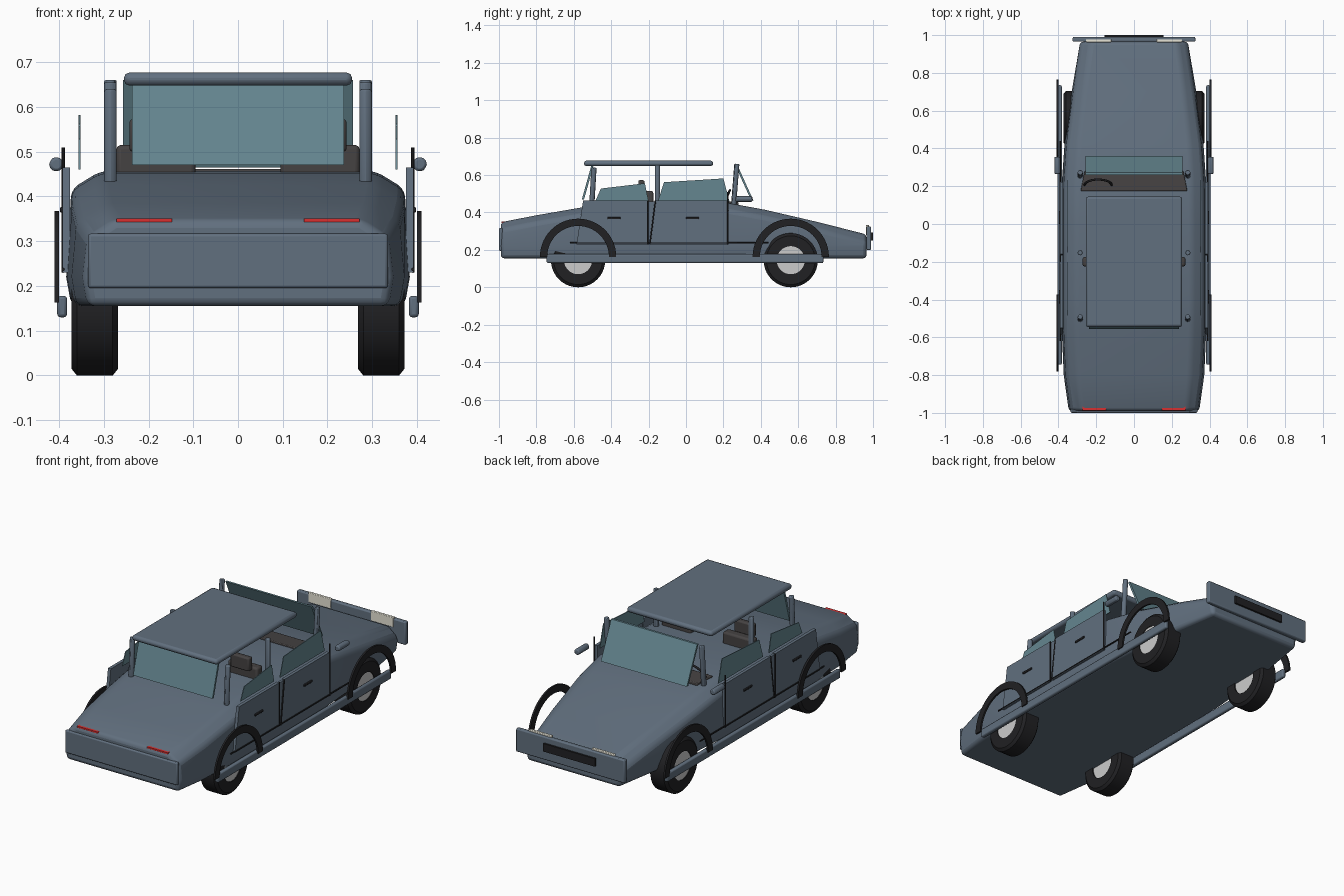
import bpy, bmesh, math
from mathutils import Vector, Matrix

if "Cube" in bpy.data.objects:
    bpy.data.objects.remove(bpy.data.objects["Cube"])

def material(name, c):
    m = bpy.data.materials.new(name)
    m.diffuse_color = (*c, 1)
    m.use_nodes = True
    m.node_tree.nodes["Principled BSDF"].inputs["Base Color"].default_value = m.diffuse_color
    return m

PAINT = material("paint", (0.12, 0.16, 0.21))
GLASS = material("glass", (0.13, 0.24, 0.28))
BLACK = material("black_trim", (0.015, 0.015, 0.017))
SEAT = material("upholstery", (0.06, 0.055, 0.055))
RIM = material("rim_metal", (0.6, 0.6, 0.6))
LAMP = material("lamp_white", (0.8, 0.78, 0.68))
RED = material("lamp_red", (0.7, 0.03, 0.03))

def finish(name, bm, mat, bevel=0.0, seg=2):
    bmesh.ops.recalc_face_normals(bm, faces=bm.faces)
    me = bpy.data.meshes.new(name)
    bm.to_mesh(me)
    bm.free()
    ob = bpy.data.objects.new(name, me)
    bpy.context.collection.objects.link(ob)
    me.materials.append(mat)
    if bevel:
        b = ob.modifiers.new("bevel", 'BEVEL')
        b.width, b.segments, b.limit_method = bevel, seg, 'ANGLE'
    bpy.context.view_layer.objects.active = ob
    bpy.ops.object.select_all(action='DESELECT')
    ob.select_set(True)
    bpy.ops.object.shade_smooth_by_angle(angle=math.radians(35))
    return ob

def loft(name, rings, mat, bevel=0.0, seg=2):
    bm = bmesh.new()
    rows = [[bm.verts.new(p) for p in r] for r in rings]
    n = len(rows[0])
    for a, b in zip(rows, rows[1:]):
        for i in range(n):
            bm.faces.new((a[i], a[(i+1) % n], b[(i+1) % n], b[i]))
    bm.faces.new(rows[0])
    bm.faces.new(rows[-1])
    return finish(name, bm, mat, bevel, seg)

def box(name, x, y, z, mat, bevel=0.0):
    rings = [[(x[0], j, z[0]), (x[1], j, z[0]), (x[1], j, z[1]), (x[0], j, z[1])] for j in y]
    return loft(name, rings, mat, bevel)

def plate(name, pts, x0, x1, mat, bevel=0.0):
    # (y, z) outline extruded along x
    return loft(name, [[(x, y, z) for y, z in pts] for x in (x0, x1)], mat, bevel)

def rod(name, a, b, r, mat, sides=12, bevel=0.006):
    a, b = Vector(a), Vector(b)
    d = b - a
    bm = bmesh.new()
    m = Matrix.Translation((a + b) / 2) @ d.to_track_quat('Z', 'Y').to_matrix().to_4x4()
    bmesh.ops.create_cone(bm, cap_ends=True, segments=sides, radius1=r, radius2=r,
                          depth=d.length, matrix=m)
    return finish(name, bm, mat, bevel)

def lathe_x(name, cx, cy, cz, prof, mat, a0=0, a1=360, steps=40):
    # closed (x offset, radius) profile swept around an x axis
    full = a1 - a0 == 360
    rings = []
    for i in range(steps + (0 if full else 1)):
        t = math.radians(a0 + (a1 - a0) * i / steps)
        rings.append([(cx + o, cy + r*math.cos(t), cz + r*math.sin(t)) for o, r in prof])
    if not full:
        return loft(name, rings, mat)
    bm = bmesh.new()
    rows = [[bm.verts.new(p) for p in r] for r in rings]
    n = len(prof)
    for i in range(steps):
        a, b = rows[i], rows[(i+1) % steps]
        for k in range(n):
            bm.faces.new((a[k], a[(k+1) % n], b[(k+1) % n], b[k]))
    return finish(name, bm, mat)

# body hull: y, half width, top height
stations = [(-0.99, .345, .348), (-0.80, .372, .385), (-0.57, .382, .425), (-0.40, .384, .452),
            (0.0, .384, .457), (0.22, .382, .452), (0.42, .368, .415), (0.70, .33, .35),
            (0.965, .285, .283)]
rings = []
for y, w, t in stations:
    half = [(w*.97, .155), (w, .22), (w*.97, t - .04), (w*.80, t)]
    rings.append([(x, y, z) for x, z in half] + [(-x, y, z) for x, z in reversed(half)])
loft("body_hull", rings, PAINT, 0.018, 3)
box("rear_panel", (-.335, .335), (-1.0, -.98), (.195, .317), PAINT, .006)

# front bumper and grille
box("front_bumper", (-.325, .325), (.965, .99), (.20, .325), PAINT, .006)
box("grille", (-.155, .155), (.985, 1.0), (.25, .293), BLACK)

# roof with front and rear screens
box("roof", (-.255, .255), (-.545, .145), (.648, .677), PAINT, .012)
for name, w, lo, hi in (("windshield", .257, (.36, .465), (.272, .66)),
                        ("rear_window", .237, (-.545, .47), (-.495, .648))):
    plate(name, [lo, hi, (hi[0] - .012, hi[1]), (lo[0] - .012, lo[1])], -w, w, GLASS)

# dashboard and steering wheel
loft("dashboard", [[(s*w, y, z) for s, z in ((-1, .40), (1, .40), (1, t), (-1, t))]
                   for y, w, t in ((.175, .282, .462), (.28, .262, .456))], SEAT, .004)
bpy.ops.mesh.primitive_torus_add(major_radius=.072, minor_radius=.006, major_segments=32,
                                 minor_segments=8, location=(-.19, .205, .455),
                                 rotation=(math.radians(65), 0, 0))
wheel = bpy.context.object
wheel.name = "steering_wheel"
wheel.data.materials.append(BLACK)
bpy.ops.object.shade_smooth()

for s, side in ((-1, "left"), (1, "right")):
    def xs(a, b):
        return tuple(sorted((s*a, s*b)))
    # lamps
    box(side + "_headlight", xs(.12, .255), (.962, .978), (.28, .333), LAMP, .003)
    box(side + "_tail_light", xs(.147, .272), (-.987, -.965), (.343, .351), RED)
    # seats
    box(side + "_seat_back", xs(.095, .272), (-.225, -.175), (.40, .515), SEAT, .01)
    box(side + "_headrest", xs(.13, .243), (-.255, -.222), (.50, .573), SEAT, .008)
    # roof pillars
    for name, y0, y1, z0, z1 in (("front", .255, .272, .44, .66), ("middle", -.152, -.152, .44, .655),
                                 ("rear", -.505, -.492, .42, .64)):
        rod(f"{side}_{name}_pillar", (s*.285, y0, z0), (s*.285, y1, z1), .014, PAINT)
    # side windows
    plate(side + "_front_side_window", [(-.15, .46), (-.118, .562), (.20, .582), (.232, .46)],
          s*.352, s*.356, GLASS)
    plate(side + "_rear_side_window", [(-.485, .46), (-.455, .528), (-.22, .556), (-.20, .46)],
          s*.352, s*.356, GLASS)
    # doors, seams and handles
    plate(side + "_rear_door", [(-.585, .23), (-.55, .465), (-.205, .465), (-.205, .23)],
          s*.375, s*.392, PAINT)
    plate(side + "_front_door", [(-.19, .23), (-.16, .465), (.222, .465), (.222, .23)],
          s*.375, s*.392, PAINT)
    plate(side + "_door_gap", [(-.205, .235), (-.205, .46), (-.163, .46), (-.193, .235)],
          s*.375, s*.388, PAINT)
    for i, (a, b) in enumerate((((-.205, .23), (-.205, .465)), ((-.193, .23), (-.163, .465)),
                                ((.224, .23), (.224, .51)), ((-.62, .237), (.44, .237)))):
        rod(f"{side}_seam_{i}", (s*.391, *a), (s*.391, *b), .004, BLACK, 8, 0)
    for i, y in enumerate((-.42, .0)):
        box(f"{side}_handle_{i}", xs(.388, .398), (y, y + .07), (.364, .376), BLACK, .003)
    # mirror and sill rail
    rod(side + "_mirror", (s*.406, .265, .472), (s*.406, .355, .472), .016, PAINT)
    plate(side + "_sill_rail", [(-.745, .13), (.735, .13), (.735, .178), (-.745, .178)],
          s*.382, s*.404, PAINT, .007)
    # wheels and arches
    for end, y in (("rear", -.577), ("front", .56)):
        tyre = [(-.052, .075), (-.052, .13), (-.04, .145), (.04, .145), (.052, .13), (.052, .075)]
        lathe_x(f"{side}_{end}_tyre", s*.32, y, .145, tyre, BLACK)
        rod(f"{side}_{end}_rim", (s*.275, y, .145), (s*.368, y, .145), .08, RIM, 32, 0)
        arch = [(-.005, .165), (-.005, .204), (.005, .204), (.005, .165)]
        lathe_x(f"{side}_{end}_arch", s*.405, y, .163, arch, BLACK, 0, 180, 28)
